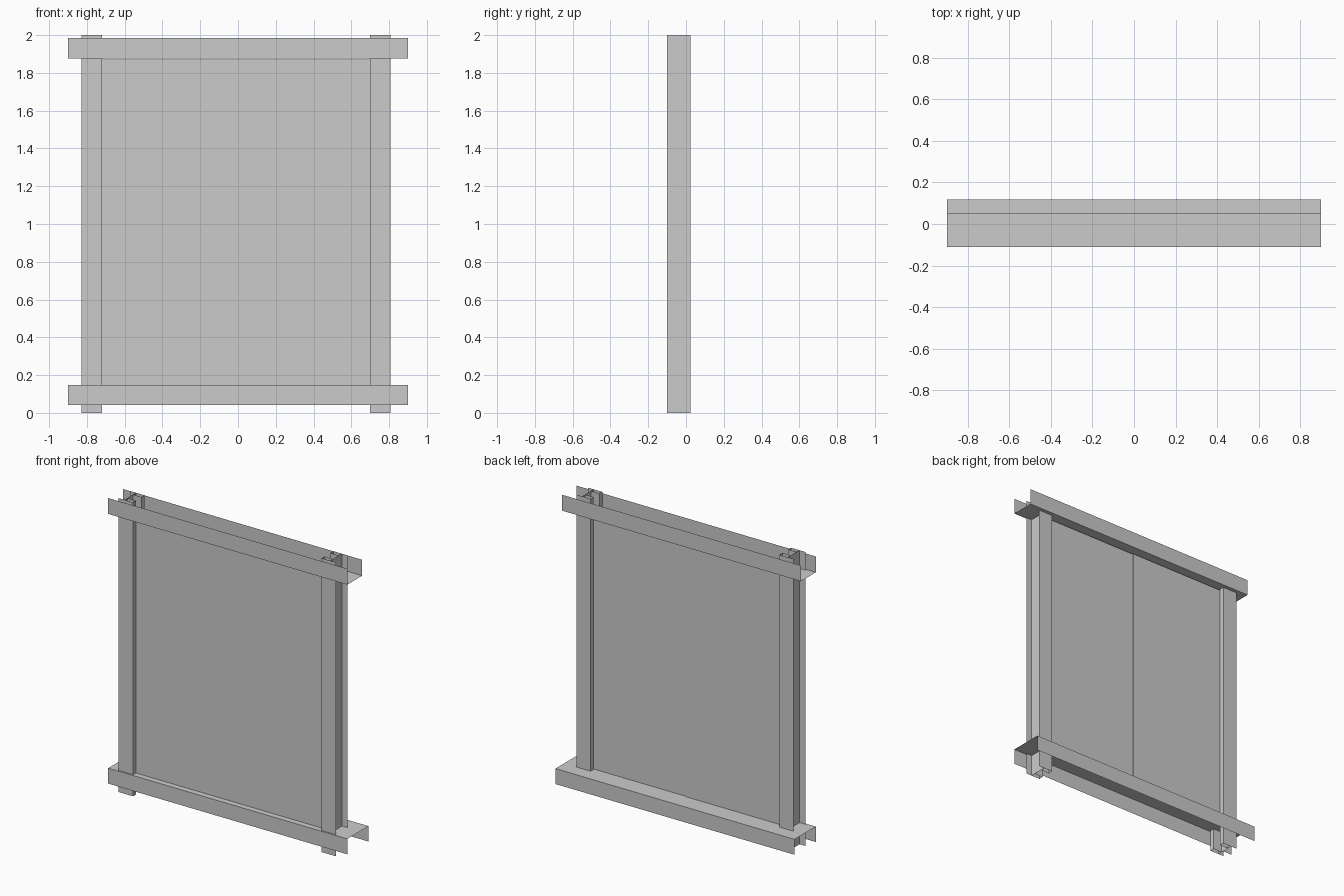
import bpy

if "Cube" in bpy.data.objects:
    bpy.data.objects.remove(bpy.data.objects["Cube"])


def sheet(name, strips):
    """Open sheet-metal part: each strip is a quad given by corner, edge u, edge v."""
    verts, faces = [], []
    for p, u, v in strips:
        n = len(verts)
        q = [p,
             tuple(p[i] + u[i] for i in range(3)),
             tuple(p[i] + u[i] + v[i] for i in range(3)),
             tuple(p[i] + v[i] for i in range(3))]
        verts += q
        faces.append((n, n + 1, n + 2, n + 3))
    me = bpy.data.meshes.new(name)
    me.from_pydata(verts, [], faces)
    ob = bpy.data.objects.new(name, me)
    bpy.context.collection.objects.link(ob)
    return ob


def extrude_lines(name, lines, axis, a, b):
    """Sweep 2D line segments along z (points are x,y) or along x (points are y,z)."""
    strips = []
    for (p0, p1), (q0, q1) in lines:
        if axis == 'z':
            strips.append(((p0, p1, a), (q0 - p0, q1 - p1, 0), (0, 0, b - a)))
        else:
            strips.append(((a, p0, p1), (0, q0 - p0, q1 - p1), (b - a, 0, 0)))
    return sheet(name, strips)


def box(name, x0, x1, y0, y1, z0, z1):
    bpy.ops.mesh.primitive_cube_add(
        size=1, location=((x0 + x1) / 2, (y0 + y1) / 2, (z0 + z1) / 2))
    ob = bpy.context.object
    ob.name = name
    ob.scale = (x1 - x0, y1 - y0, z1 - z0)
    return ob


def rail(name, y0, y1, web, lip):
    """U-shaped horizontal track."""
    pts = [(y0, lip), (y0, web), (y1, web), (y1, lip)]
    return extrude_lines(name, list(zip(pts, pts[1:])), 'x', -0.9, 0.9)


# Horizontal tracks: top opens upward, bottom opens downward
rail("top_track", -0.11, 0.05, 1.877, 1.985)
rail("bottom_track", -0.11, 0.118, 0.147, 0.042)

# Posts: front and back plates, a central web and inner lips holding the panel
F, B, PF, PB = -0.1, 0.025, -0.07, -0.007
for name, inner, outer in (("left_post", -0.72, -0.828), ("right_post", 0.70, 0.808)):
    mid = inner + (outer - inner) * 0.6
    lines = [((inner, F), (outer, F)), ((inner, B), (outer, B)),
             ((mid, F), (mid, B)),
             ((inner, F), (inner, PF)), ((inner, B), (inner, PB)),
             ((inner, PF), (mid, PF)), ((inner, PB), (mid, PB))]
    extrude_lines(name, lines, 'z', 0, 2)

# Two door panels, flush in front with a slight step at the back
box("left_panel", -0.785, 0, PF, -0.007, 0.147, 1.87)
box("right_panel", 0, 0.766, PF, -0.012, 0.147, 1.87)
